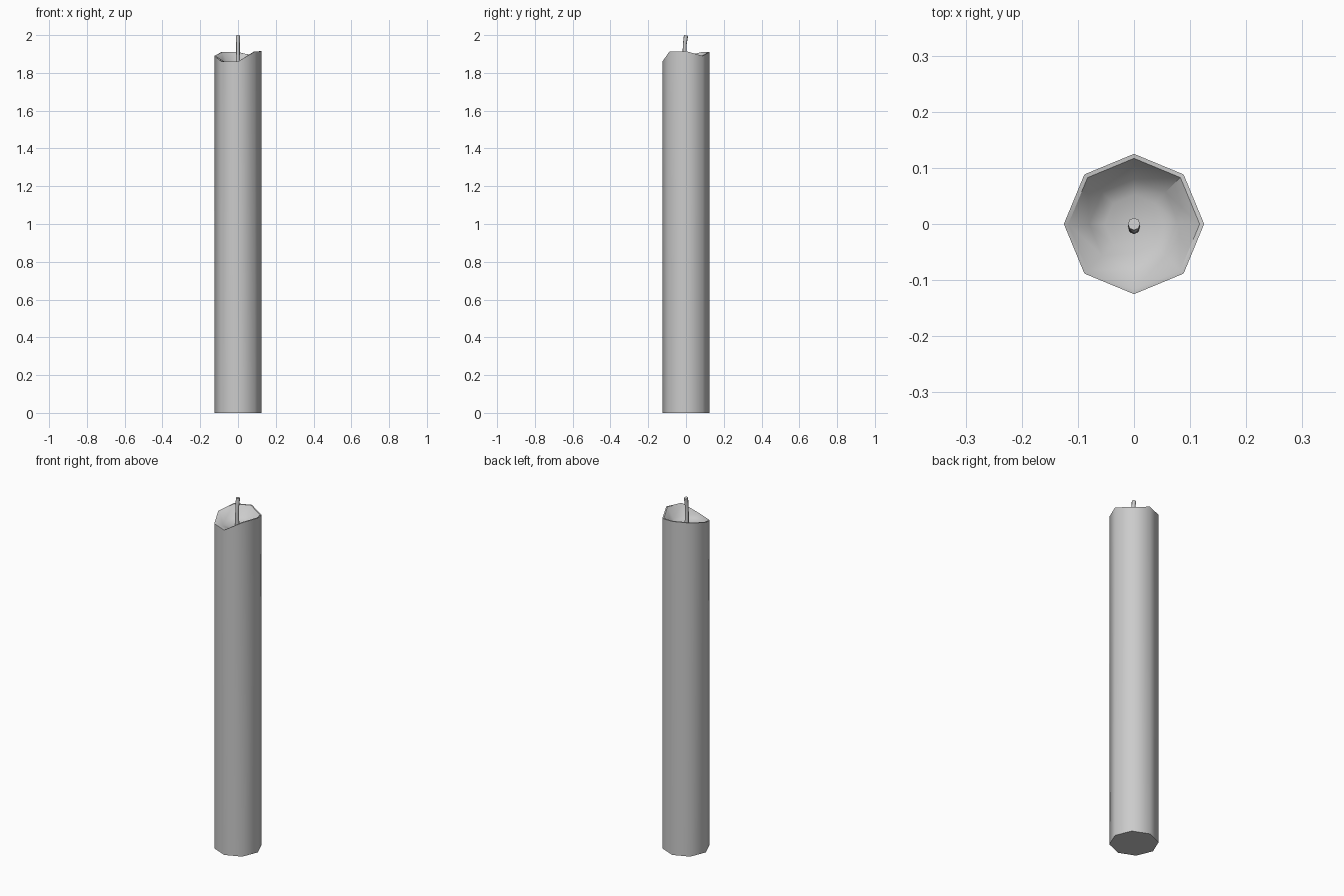
import bpy, bmesh, math
from mathutils import Matrix

if "Cube" in bpy.data.objects:
    bpy.data.objects.remove(bpy.data.objects["Cube"])

SIDES = 8


def ring(bm, r, z, cx=0.0, cy=0.0, tilt=0.0):
    """One octagonal loop; z is a height or a list of heights per corner."""
    verts = []
    for i in range(SIDES):
        a = 2 * math.pi * i / SIDES
        h = z[i] if isinstance(z, list) else z
        y = r * math.sin(a)
        verts.append(bm.verts.new((cx + r * math.cos(a), cy + y, h + y * tilt)))
    return verts


def loft(name, ring_args):
    """Join successive loops with quads and cap both ends."""
    bm = bmesh.new()
    rings = [ring(bm, *args) for args in ring_args]
    for a, b in zip(rings, rings[1:]):
        for i in range(SIDES):
            j = (i + 1) % SIDES
            bm.faces.new((a[i], a[j], b[j], b[i]))
    bm.faces.new(rings[0][::-1])
    bm.faces.new(rings[-1])
    bmesh.ops.recalc_face_normals(bm, faces=bm.faces)
    mesh = bpy.data.meshes.new(name)
    bm.to_mesh(mesh)
    bm.free()
    obj = bpy.data.objects.new(name, mesh)
    bpy.context.collection.objects.link(obj)
    bpy.context.view_layer.objects.active = obj
    obj.select_set(True)
    bpy.ops.object.shade_smooth_by_angle(angle=math.radians(46))
    obj.select_set(False)
    return obj


# Wax body: uneven melted rim, then a shallow bowl around the wick
rim = [1.915, 1.89, 1.91, 1.91, 1.89, 1.86, 1.86, 1.912]
loft("candle_body", [
    (0.125, 0.0),
    (0.125, rim),
    (0.117, rim),
    (0.08, [1.85 + 0.15 * (h - 1.86) for h in rim]),
    (0.052, 1.842),
])

# Wick: slightly bent toward the back at its tip
loft("wick", [
    (0.011, 1.835, 0, -0.006),
    (0.010, 1.91, 0, -0.008),
    (0.010, 1.955, 0, -0.006, -0.1),
    (0.011, 1.998, 0, 0.0, -0.15),
])
